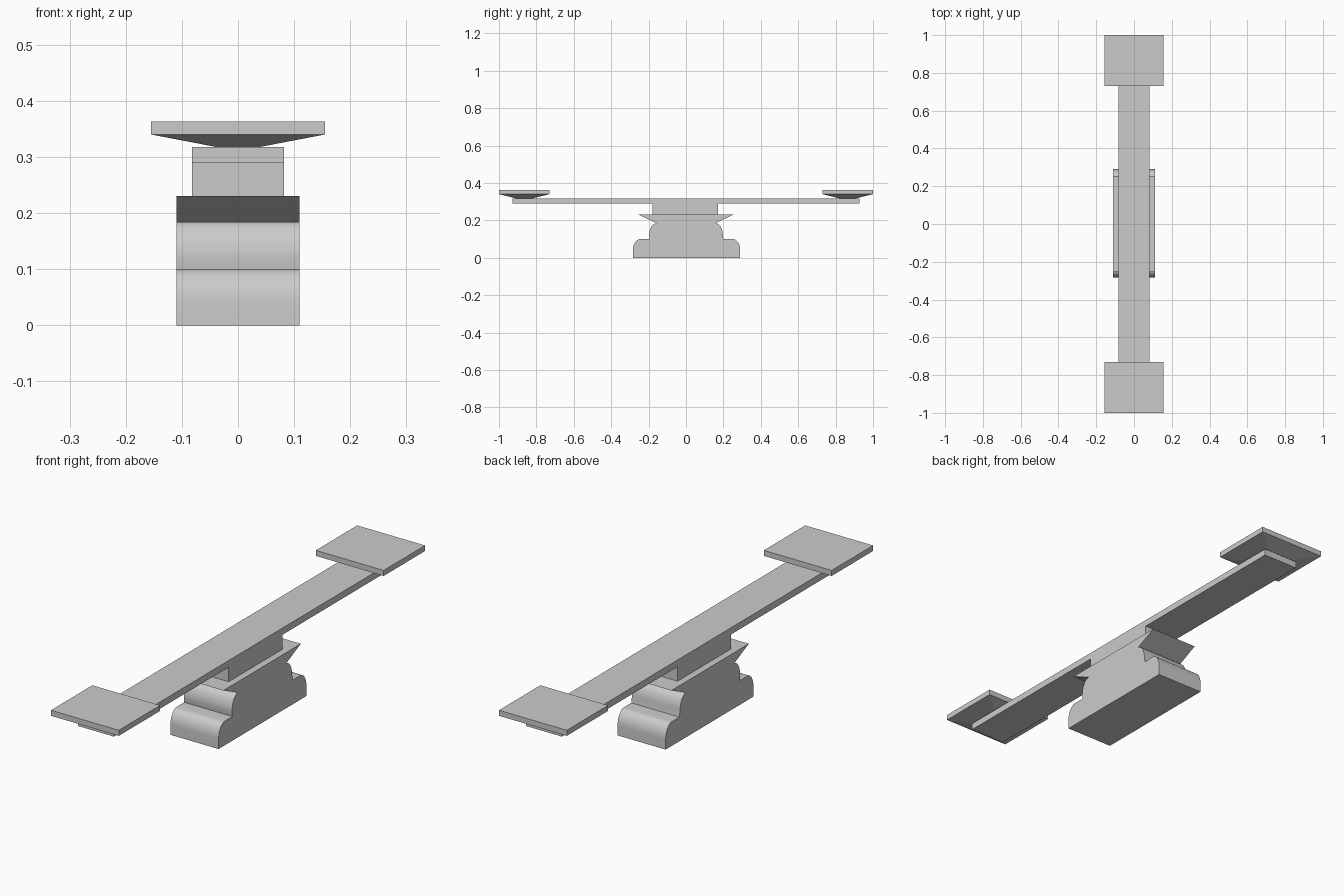
import bpy, bmesh
from math import sin, cos, pi

if "Cube" in bpy.data.objects:
    bpy.data.objects.remove(bpy.data.objects["Cube"])


def mesh_object(name, bm):
    bmesh.ops.recalc_face_normals(bm, faces=bm.faces)
    me = bpy.data.meshes.new(name)
    bm.to_mesh(me)
    bm.free()
    ob = bpy.data.objects.new(name, me)
    bpy.context.collection.objects.link(ob)
    return ob


def extrude_profile(name, points, half_width):
    # Side profile in (y, z), extruded along x
    bm = bmesh.new()
    face = bm.faces.new([bm.verts.new((-half_width, y, z)) for y, z in points])
    ext = bmesh.ops.extrude_face_region(bm, geom=[face])
    verts = [g for g in ext["geom"] if isinstance(g, bmesh.types.BMVert)]
    bmesh.ops.translate(bm, verts=verts, vec=(2 * half_width, 0, 0))
    return mesh_object(name, bm)


def quarter(y, z, ry, rz, steps=8):
    # Rounded shoulder from the outer wall up to the top
    return [(y + ry * cos(i * pi / 2 / steps), z + rz * sin(i * pi / 2 / steps))
            for i in range(steps + 1)]


def smooth(ob):
    bpy.ops.object.select_all(action='DESELECT')
    ob.select_set(True)
    bpy.context.view_layer.objects.active = ob
    bpy.ops.object.shade_smooth_by_angle(angle=0.6)


def seat(name, y):
    # Flat pad with a tapered underside, built as stacked rectangles
    bm = bmesh.new()
    rings = []
    for hx, hy, z in ((0.04, 0.045, 0.318), (0.155, 0.135, 0.34), (0.155, 0.135, 0.363)):
        rings.append([bm.verts.new((sx * hx, y + sy * hy, z))
                      for sx, sy in ((-1, -1), (1, -1), (1, 1), (-1, 1))])
    bm.faces.new(rings[0])
    bm.faces.new(rings[-1])
    for a, b in zip(rings, rings[1:]):
        for i in range(4):
            j = (i + 1) % 4
            bm.faces.new((a[i], a[j], b[j], b[i]))
    return mesh_object(name, bm)


# Two-tier base with rounded shoulders and a flared cap
right_side = ([(0.287, 0)] + quarter(0.247, 0.04, 0.04, 0.06)
              + [(0.197, 0.10)] + quarter(0.157, 0.12, 0.04, 0.065)
              + [(0.253, 0.23)])
left_side = [(-y, z) for y, z in reversed(right_side)]
base = extrude_profile("base", [(y + 0.003 if z < 0.12 else y, z)
                                for y, z in right_side + left_side], 0.11)
smooth(base)

# Plank with the pivot block underneath, as one profile
extrude_profile("plank", [(-0.928, 0.29), (-0.178, 0.29), (-0.178, 0.23),
                          (0.172, 0.23), (0.172, 0.29), (0.928, 0.29),
                          (0.928, 0.318), (-0.928, 0.318)], 0.082)

# Seats at both ends
for name, side in (("front_seat", -1), ("back_seat", 1)):
    seat(name, side * 0.865)
